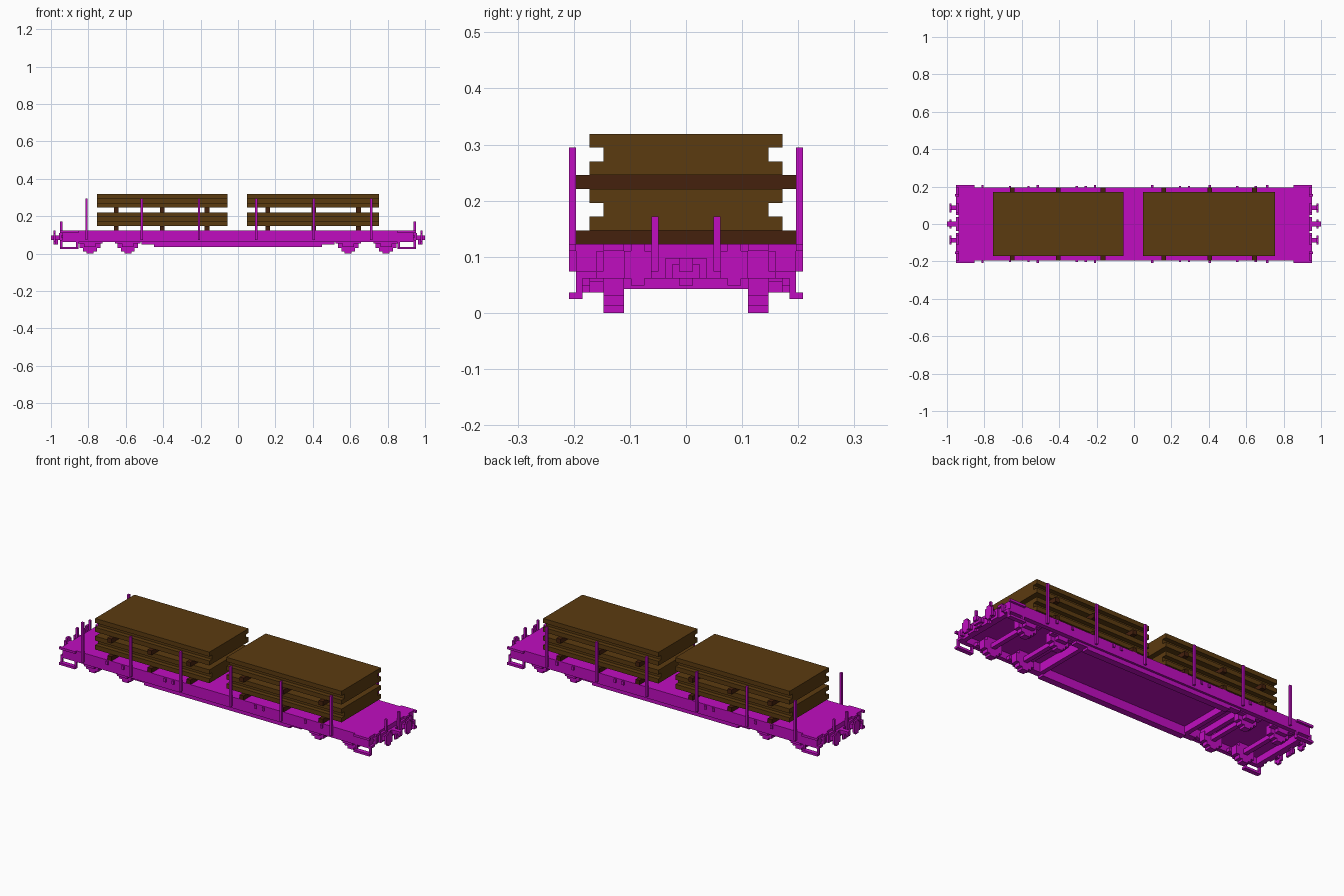
import bpy, bmesh
from mathutils import Matrix, Vector

if "Cube" in bpy.data.objects:
    bpy.data.objects.remove(bpy.data.objects["Cube"], do_unlink=True)

V = 2 / 163  # size of one block; all sizes below are counted in blocks


def material(name, rgb):
    m = bpy.data.materials.new(name)
    m.use_nodes = True
    m.diffuse_color = (*rgb, 1)
    m.node_tree.nodes["Principled BSDF"].inputs["Base Color"].default_value = (*rgb, 1)
    return m


MAGENTA = material("magenta paint", (0.53, 0.004, 0.53))
BROWN = material("brown timber", (0.105, 0.043, 0.005))
DARK = material("dark timber", (0.06, 0.015, 0.004))


def part(name, mat, boxes, mx=False, my=False):
    """Build boxes (x0, x1, y0, y1, z0, z1), optionally mirrored in x and y."""
    bm = bmesh.new()
    for x0, x1, y0, y1, z0, z1 in boxes:
        for sx in ((1, -1) if mx else (1,)):
            for sy in ((1, -1) if my else (1,)):
                mid = Vector((sx * (x0 + x1) / 2, sy * (y0 + y1) / 2, (z0 + z1) / 2)) * V
                size = Vector((x1 - x0, y1 - y0, z1 - z0)) * V
                bmesh.ops.create_cube(bm, size=1, matrix=Matrix.Translation(mid) @ Matrix.Diagonal((*size, 1)))
    mesh = bpy.data.meshes.new(name)
    bm.to_mesh(mesh)
    bm.free()
    mesh.materials.append(mat)
    obj = bpy.data.objects.new(name, mesh)
    bpy.context.collection.objects.link(obj)
    return obj


# Deck, side sills and stepped belly girders
part("deck", MAGENTA, [(-76.5, 76.5, -16, 16, 8, 10)])
part("side_sill", MAGENTA, [(-76.5, 76.5, 14, 16, 5, 8)], my=True)
part("belly_girder", MAGENTA, [(-36.5, 36.5, 12, 15, 3, 5), (-42, 42, 12, 15, 4, 6),
                               (-46, 46, 12, 15, 5, 8)], my=True)
part("headstock", MAGENTA, [(74.5, 76.5, -16, 16, 5, 8)], mx=True)
part("cross_beam", MAGENTA, [(36, 38, -12, 12, 4, 8), (44, 46, -12, 12, 5, 8)], mx=True)
part("centre_floor", MAGENTA, [(-36, 36, -12, 12, 7, 8)])

# Wheels as stepped discs, with axles, axle boxes and springs
wheels, axles, boxes = [], [], []
for cx in (48, 64.5):
    for half, z0, z1 in ((1.5, 0, 9), (3, 1, 8), (4.5, 2.5, 6.5)):
        wheels.append((cx - half, cx + half, 9, 12, z0, z1))
    axles.append((cx - 1, cx + 1, -9, 9, 3.5, 5.5))
    boxes += [(cx - 2.5, cx + 2.5, 12, 14, 3, 6), (cx - 5.5, cx + 5.5, 12, 14, 4.5, 6)]
part("wheels", MAGENTA, wheels, mx=True, my=True)
part("axles", MAGENTA, axles, mx=True)
part("axle_boxes", MAGENTA, boxes, mx=True, my=True)

# Shunter steps under the corners
part("corner_steps", MAGENTA, [(69.5, 77.5, 16, 17, 2, 3), (69.5, 77.5, 15, 16, 2, 3),
                               (69.5, 70.5, 15, 16, 3, 6), (76.5, 77.5, 15, 16, 3, 6),
                               (69.5, 77.5, 16, 17, 9, 10)], mx=True, my=True)

# Side stanchions, their pockets and the short end stanchions
post_x = (-66, -42, -17, 8, 33, 58)
part("side_stanchions", MAGENTA, [(x - .5, x + .5, 16, 17, 6, 24) for x in post_x], my=True)
part("lashing_hooks", MAGENTA, [(x - .5, x + .5, 16, 16.6, 8, 9.6)
                                for x in (-54, -46, -25, -21, 20, 24, 45, 53)], my=True)
part("end_stanchions", MAGENTA, [(76.5, 77.5, 4, 5, 6, 14)], mx=True, my=True)

# Buffers, coupling hook and end handrails
part("buffers", MAGENTA, [(76.5, 77.5, 5, 9, 5, 9), (77.5, 79.5, 6, 8, 6, 8),
                          (79.5, 80.5, 5, 9, 5, 9), (79.5, 80.5, 6, 8, 4, 10)], mx=True, my=True)
part("coupling", MAGENTA, [(76.5, 77.5, -3, 3, 5, 8), (77.5, 81.5, -1, 1, 6, 8),
                           (79.5, 80.5, -2, 2, 5, 7), (78.5, 79.5, -1, 1, 4, 6)], mx=True)
part("end_handrails", MAGENTA, [(77, 78, 12, 13, 6, 9), (76.5, 77, 12, 13, 6, 7),
                                (76.5, 77, 12, 13, 8, 9), (76.5, 77.5, 13, 15, 5, 6),
                                (76.5, 77.5, 9, 12, 9, 10)], mx=True, my=True)

# Timber stacks: each pack has a wide top and bottom with a narrower middle
for side, x0, x1, bearer_x in (("right", -61.5, -4.5, (-53, -33, -13.5)),
                               ("left", 4, 61.5, (13, 33, 52.5))):
    packs, bearers = [], []
    for z in (12, 20):
        packs += [(x0, x1, -14, 14, z, z + 2), (x0, x1, -12, 12, z + 2, z + 4),
                  (x0, x1, -14, 14, z + 4, z + 6)]
        bearers += [(x - 1, x + 1, -16, 16, z - 2, z) for x in bearer_x]
    part(side + "_timber_stack", BROWN, packs)
    part(side + "_bearers", DARK, bearers)
